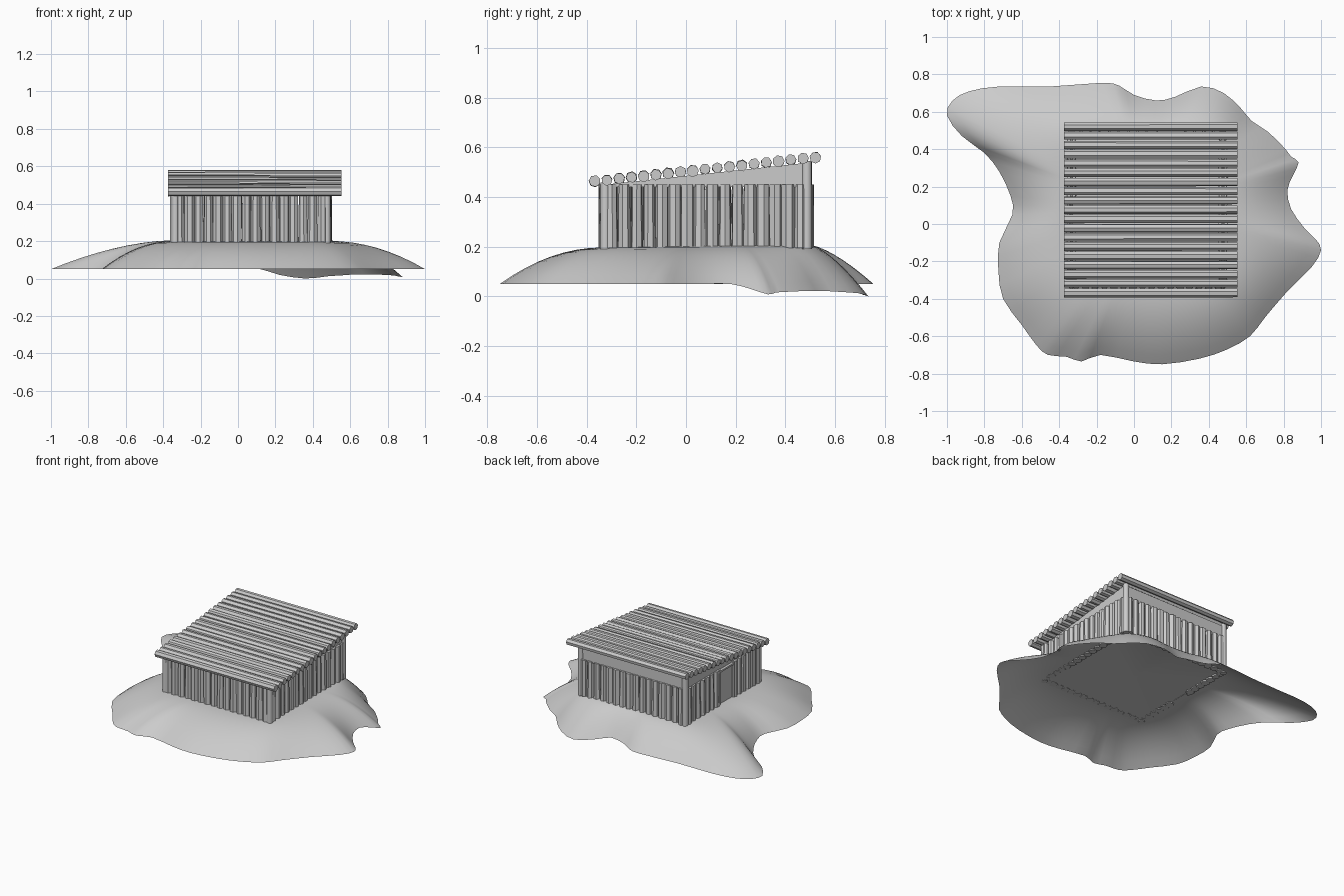
import bpy, bmesh, math, random
from mathutils import Vector

if "Cube" in bpy.data.objects:
    bpy.data.objects.remove(bpy.data.objects["Cube"])

random.seed(4)
X0, X1, Y0, Y1 = -0.335, 0.475, -0.325, 0.487   # wall centre lines
WALL_Z, WALL_TOP = 0.19, 0.45


def finish(name, bm, angle=40):
    me = bpy.data.meshes.new(name)
    bmesh.ops.recalc_face_normals(bm, faces=bm.faces[:])
    bm.to_mesh(me)
    bm.free()
    ob = bpy.data.objects.new(name, me)
    bpy.context.collection.objects.link(ob)
    bpy.ops.object.select_all(action='DESELECT')
    ob.select_set(True)
    bpy.context.view_layer.objects.active = ob
    bpy.ops.object.shade_smooth_by_angle(angle=math.radians(angle))
    return ob


def log(bm, a, b, r0, r1, sides=8):
    a, b = Vector(a), Vector(b)
    rot = (b - a).to_track_quat('Z', 'Y')
    verts = bmesh.ops.create_cone(bm, cap_ends=True, segments=sides, radius1=r0,
                                  radius2=r1, depth=(b - a).length)['verts']
    spin = random.uniform(0, 6.28)
    c, s = math.cos(spin), math.sin(spin)
    for v in verts:
        p = Vector((v.co.x * c - v.co.y * s, v.co.x * s + v.co.y * c, v.co.z))
        v.co = rot @ p + (a + b) / 2


def prism(bm, pts, offset):
    lo = [bm.verts.new(Vector(p)) for p in pts]
    hi = [bm.verts.new(Vector(p) + Vector(offset)) for p in pts]
    n = len(pts)
    bm.faces.new(lo)
    bm.faces.new(hi[::-1])
    for i in range(n):
        bm.faces.new((lo[i], lo[(i + 1) % n], hi[(i + 1) % n], hi[i]))


def roof_z(y):
    return 0.463 + (y + 0.375) * 0.108


# Mound: rings blended from the flat hut footprint out to an irregular shoreline
outline = [(-1, .58), (-.97, .66), (-.88, .71), (-.72, .735), (-.45, .735), (-.17, .755),
           (-.08, .74), (0, .69), (.12, .66), (.22, .68), (.36, .735), (.48, .70),
           (.57, .62), (.63, .55), (.72, .49), (.81, .40), (.84, .36), (.88, .33),
           (.85, .26), (.82, .18), (.84, .08), (.91, -.02), (.97, -.08), (1, -.14),
           (.95, -.23), (.82, -.36), (.7, -.5), (.62, -.6), (.5, -.67), (.35, -.72),
           (.15, -.75), (0, -.735), (-.18, -.70), (-.28, -.735), (-.36, -.71),
           (-.46, -.70), (-.52, -.65), (-.6, -.54), (-.7, -.4), (-.725, -.25),
           (-.72, -.1), (-.65, .05), (-.66, .15), (-.72, .28), (-.8, .38), (-.92, .47)]
dips = {9: .02, 10: 0, 11: .012, 12: .018, 13: .022, 14: .022, 15: .018, 16: .015, 17: .008, 18: .03}
ctrl = [Vector((x, y, dips.get(i, .05))) for i, (x, y) in enumerate(outline)]
shore = []
for i in range(len(ctrl)):
    p0, p1, p2, p3 = (ctrl[(i + k) % len(ctrl)] for k in (-1, 0, 1, 2))
    shore += [p1, (9 * (p1 + p2) - p0 - p3) / 16]

cx, cy = (X0 + X1) / 2, (Y0 + Y1) / 2
half = 0.42
bm = bmesh.new()
rings = []
for k in range(9):
    t, ring = k / 8, []
    for e in shore:
        dx, dy = e.x - cx, e.y - cy
        f = half / (abs(dx) ** 5 + abs(dy) ** 5) ** 0.2
        f = min(f, 0.97)
        s = f + (1 - f) * t
        power = 2 - 0.6 * max(0, dy / math.hypot(dx, dy))
        top = 0.202 + 0.012 * dy * f
        z = max(0.0, top + (e.z - top) * t ** power)
        ring.append(bm.verts.new((cx + dx * s, cy + dy * s, z)))
    rings.append(ring)
n = len(shore)
for a, b in zip(rings, rings[1:]):
    for i in range(n):
        bm.faces.new((a[i], b[i], b[(i + 1) % n], a[(i + 1) % n]))
mid = bm.verts.new((cx, cy, 0.203))
for i in range(n):
    bm.faces.new((mid, rings[0][i], rings[0][(i + 1) % n]))
finish("ground_mound", bm, 80)

# Corner posts
bm = bmesh.new()
for x in (X0, X1):
    for y in (Y0, Y1):
        log(bm, (x, y, WALL_Z), (x, y, roof_z(y) - 0.01), 0.021, 0.02, 10)
finish("corner_posts", bm)

# Palisade walls: vertical tapered logs, with a doorway left open on the left side
DOOR = (-0.03, 0.13)


def palisade(name, a, b, count, skip=None):
    bm = bmesh.new()
    for i in range(count):
        p = Vector(a).lerp(Vector(b), (i + 0.5) / count)
        if skip and skip[0] < p.y < skip[1]:
            continue
        r = random.uniform(0.024, 0.029)
        log(bm, (p.x, p.y, WALL_Z + 0.005), (p.x, p.y, WALL_TOP),
            r, r * random.uniform(0.85, 1.05), 7)
    finish(name, bm)


palisade("front_wall", (X0, Y0, 0), (X1, Y0, 0), 16)
palisade("back_wall", (X0, Y1, 0), (X1, Y1, 0), 16)
palisade("right_wall", (X1, Y0, 0), (X1, Y1, 0), 16)
palisade("left_wall", (X0, Y0, 0), (X0, Y1, 0), 16, DOOR)

# Door leaf and its frame
bm = bmesh.new()
d0, d1 = DOOR
prism(bm, [(X0 - .008, d0, .2), (X0 - .008, d1, .2), (X0 - .008, d1, .43), (X0 - .008, d0, .43)], (.016, 0, 0))
finish("door", bm)
bm = bmesh.new()
for y in (d0, d1):
    log(bm, (X0 - .01, y, .195), (X0 - .01, y, WALL_TOP), .012, .012, 6)
log(bm, (X0 - .01, d0 - .01, .435), (X0 - .01, d1 + .01, .435), .012, .012, 6)
finish("door_frame", bm)

# Infill boards closing the gap between the walls and the sloping roof
bm = bmesh.new()
for x in (X0, X1):
    prism(bm, [(x - .008, Y0, .44), (x - .008, Y1, .44),
               (x - .008, Y1, roof_z(Y1) - .018), (x - .008, Y0, roof_z(Y0) - .018)], (.016, 0, 0))
finish("side_gable_boards", bm)
bm = bmesh.new()
zt = roof_z(Y1) - .025
prism(bm, [(X0, Y1 - .008, .44), (X1, Y1 - .008, .44), (X1, Y1 - .008, zt), (X0, Y1 - .008, zt)], (0, .016, 0))
finish("back_board", bm)

# Roof: a sloping row of logs running side to side
bm = bmesh.new()
for i in range(19):
    y = -0.368 + i * 0.0494
    r = random.uniform(0.022, 0.0245)
    log(bm, (-0.375, y, roof_z(y)), (0.553, y, roof_z(y) + random.uniform(-.002, .002)),
        r, r * random.uniform(0.92, 1.04), 7)
finish("roof_logs", bm)
